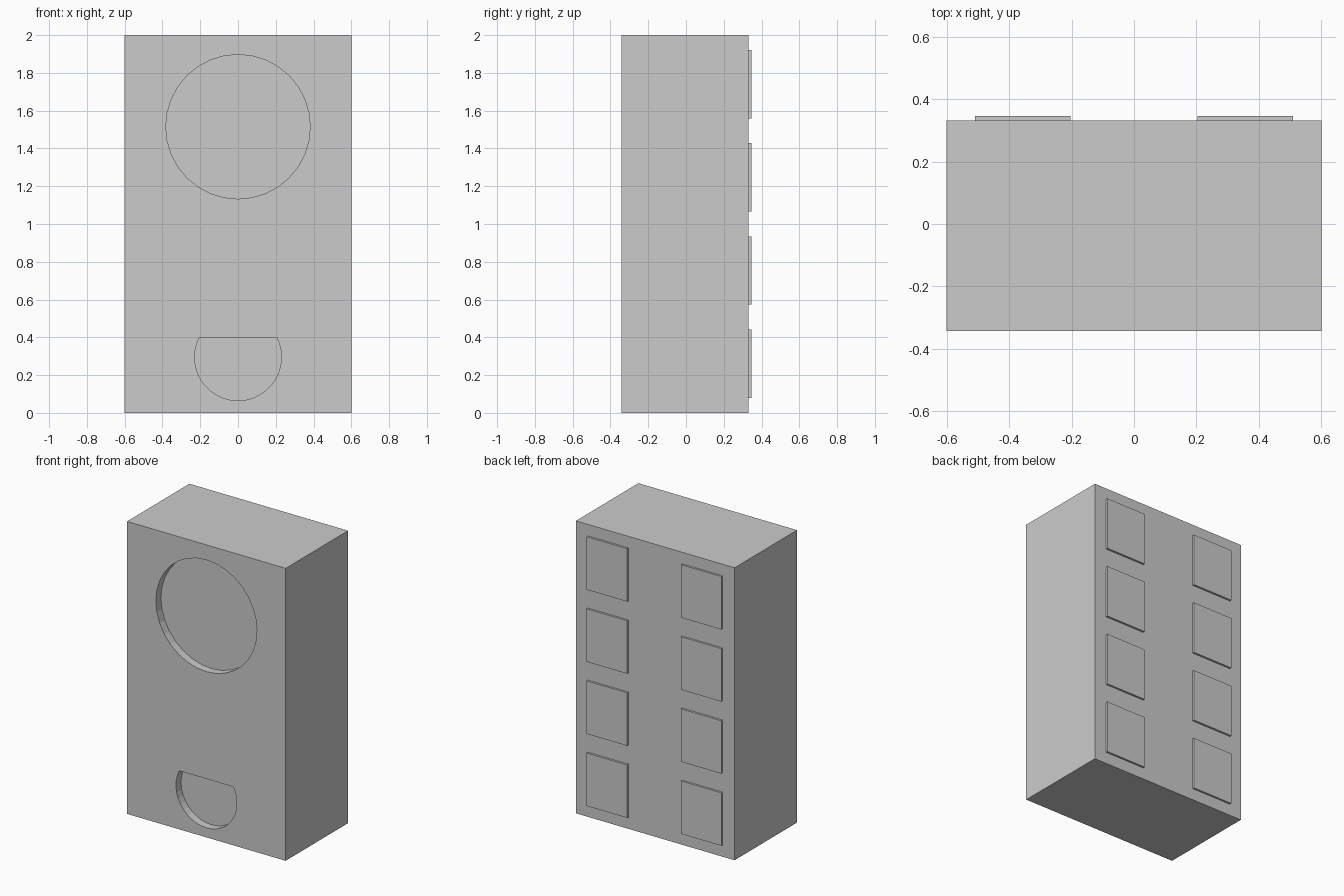
import bpy, bmesh, math

if "Cube" in bpy.data.objects:
    bpy.data.objects.remove(bpy.data.objects["Cube"])

FRONT, BACK, PAD_BACK = -0.342, 0.332, 0.346
DEPTH = 0.055


def prism(name, outline, y0, y1):
    """Extrude an (x, z) outline from y0 to y1."""
    bm = bmesh.new()
    face = bm.faces.new([bm.verts.new((x, y0, z)) for x, z in outline])
    ext = bmesh.ops.extrude_face_region(bm, geom=[face])["geom"]
    verts = [v for v in ext if isinstance(v, bmesh.types.BMVert)]
    bmesh.ops.translate(bm, verts=verts, vec=(0, y1 - y0, 0))
    bmesh.ops.recalc_face_normals(bm, faces=bm.faces)
    mesh = bpy.data.meshes.new(name)
    bm.to_mesh(mesh)
    bm.free()
    obj = bpy.data.objects.new(name, mesh)
    bpy.context.collection.objects.link(obj)
    return obj


def rect(x0, x1, z0, z1):
    return [(x0, z0), (x1, z0), (x1, z1), (x0, z1)]


def arc(cz, r, start, end, count, closed):
    steps = count if closed else count - 1
    return [(r * math.cos(start + (end - start) * i / steps),
             cz + r * math.sin(start + (end - start) * i / steps))
            for i in range(count)]


# Main box
body = prism("body", rect(-0.6, 0.6, 0, 2), FRONT, BACK)

# Shallow front recesses: full circle above, flat-topped circle below
cut_angle = math.asin((0.40 - 0.295) / 0.23)
recesses = {
    "round_recess_cutter": arc(1.515, 0.382, 0, math.tau, 32, True),
    "flat_top_recess_cutter": arc(0.295, 0.23, math.pi - cut_angle,
                                  math.tau + cut_angle, 25, False),
}
for name, outline in recesses.items():
    cutter = prism(name, outline, FRONT - 0.1, FRONT + DEPTH)
    cutter.hide_render = True
    mod = body.modifiers.new(name, "BOOLEAN")
    mod.operation = "DIFFERENCE"
    mod.solver = "EXACT"
    mod.object = cutter
    bpy.context.view_layer.objects.active = body
    bpy.ops.object.modifier_apply(modifier=mod.name)
    bpy.data.objects.remove(cutter)

# Two columns of raised back panels
for row in range(4):
    z = 0.08 + row * 0.493
    for side, x in (("left", -0.51), ("right", 0.203)):
        prism(f"back_panel_{side}_{row + 1}",
              rect(x, x + 0.307, z, z + 0.362), BACK - 0.01, PAD_BACK)
